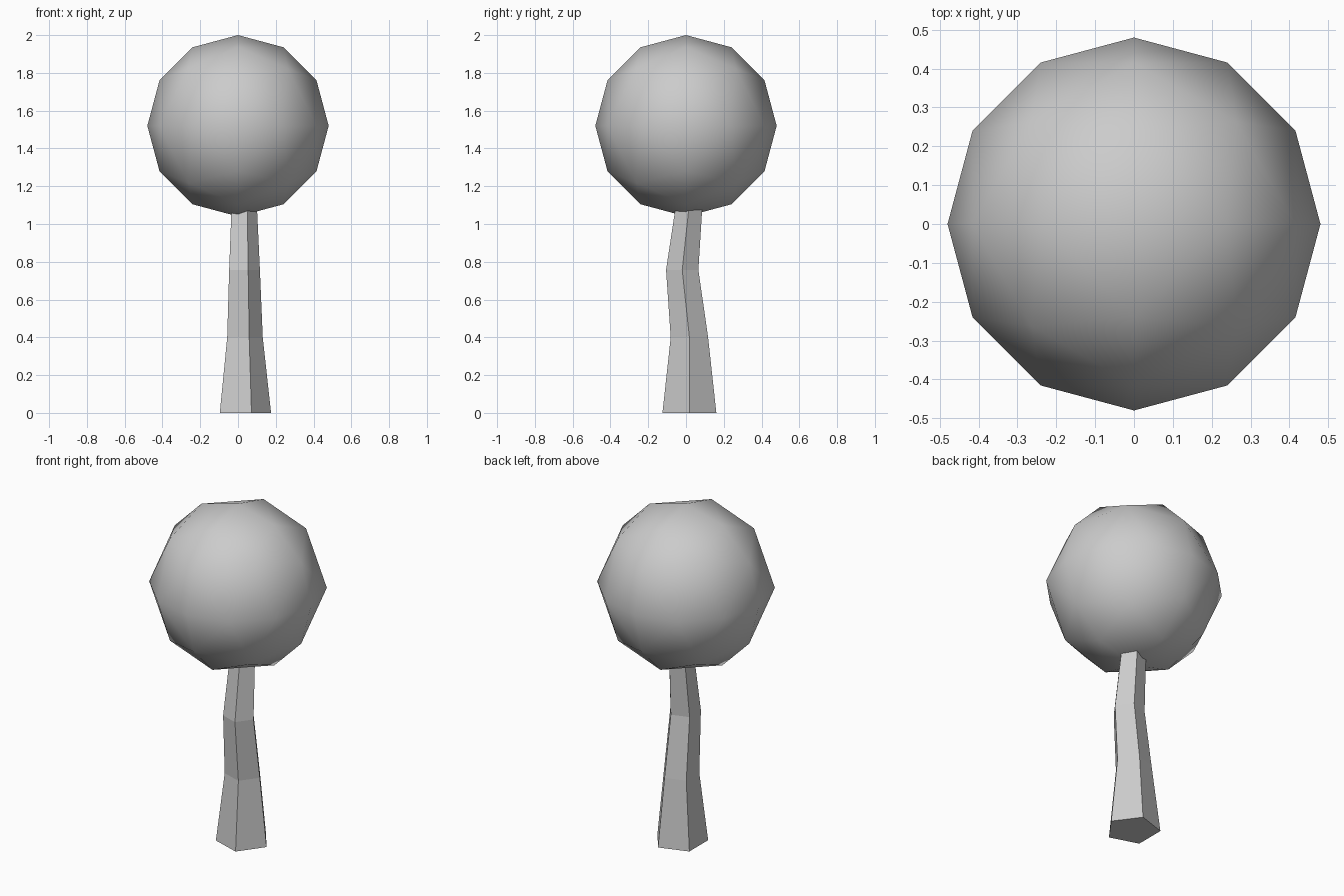
import bpy, bmesh
from math import sin, cos, pi, radians
from mathutils import Vector

if "Cube" in bpy.data.objects:
    bpy.data.objects.remove(bpy.data.objects["Cube"])


def finish(bm, name, smooth):
    bmesh.ops.recalc_face_normals(bm, faces=bm.faces)
    mesh = bpy.data.meshes.new(name)
    bm.to_mesh(mesh)
    bm.free()
    for p in mesh.polygons:
        p.use_smooth = smooth
    obj = bpy.data.objects.new(name, mesh)
    bpy.context.collection.objects.link(obj)
    return obj


# Trunk: bent, tapering five-sided column; its top ends inside the crown
# each ring: centre x, centre y, z, radius
rings = [(0.025, 0.018, 0.0, 0.15), (0.027, 0.018, 0.40, 0.104),
         (0.026, -0.02, 0.757, 0.09), (0.026, 0.021, 1.14, 0.072)]
SIDES = 5
bm = bmesh.new()
loops = [[bm.verts.new((x + r * cos(2 * pi * i / SIDES),
                        y + r * sin(2 * pi * i / SIDES), z))
          for i in range(SIDES)] for x, y, z, r in rings]
for a, b in zip(loops, loops[1:]):
    for i in range(SIDES):
        j = (i + 1) % SIDES
        bm.faces.new((a[i], a[j], b[j], b[i]))
bm.faces.new(loops[0][::-1])
bm.faces.new(loops[-1])
finish(bm, "trunk", False)

# Crown: octahedron-based sphere, three steps per edge, smooth shaded
RADIUS = 0.48
centre = Vector((0, 0, 1.52))
STEPS = 3
bm = bmesh.new()
for sign in (1, -1):
    bm.verts.new(centre + Vector((0, 0, sign * RADIUS)))
    for row in range(1, STEPS + 1):
        if row == STEPS and sign < 0:
            continue  # the equator is shared
        t = radians(90 * row / STEPS)
        corners = [Vector((sin(t) * x, sin(t) * y, sign * cos(t)))
                   for x, y in ((1, 0), (0, 1), (-1, 0), (0, -1))]
        for k in range(4):
            for s in range(row):
                d = corners[k].slerp(corners[(k + 1) % 4], s / row)
                bm.verts.new(centre + d * RADIUS)
bmesh.ops.convex_hull(bm, input=bm.verts[:])
finish(bm, "crown", True)
